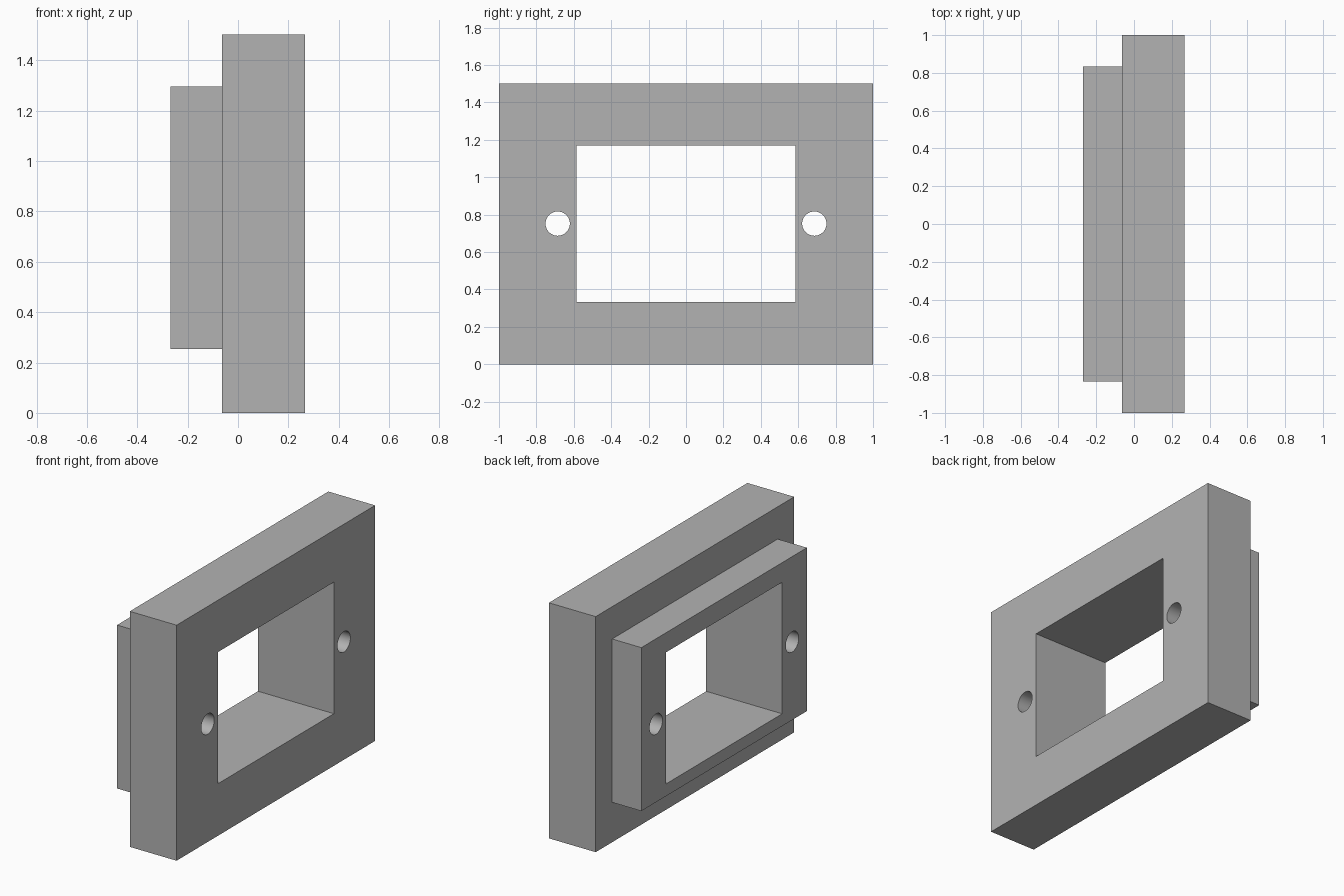
import bpy
import math

default = bpy.data.objects.get("Cube")
if default:
    bpy.data.objects.remove(default, do_unlink=True)

grey = bpy.data.materials.new("plain grey")
grey.use_nodes = True
grey.diffuse_color = (0.45, 0.45, 0.45, 1)
grey.node_tree.nodes["Principled BSDF"].inputs["Base Color"].default_value = (0.45, 0.45, 0.45, 1)


def box(name, x, y, z):
    """Box spanning the given (low, high) ranges."""
    spans = (x, y, z)
    bpy.ops.mesh.primitive_cube_add(size=1, location=[(a + b) / 2 for a, b in spans])
    ob = bpy.context.object
    ob.name = name
    ob.scale = [b - a for a, b in spans]
    bpy.ops.object.transform_apply(location=True, rotation=True, scale=True)
    ob.data.materials.append(grey)
    return ob


def combine(target, tool, operation):
    """Apply a boolean, then discard the tool."""
    mod = target.modifiers.new(operation.title(), "BOOLEAN")
    mod.operation = operation
    mod.solver = "EXACT"
    mod.object = tool
    bpy.context.view_layer.objects.active = target
    bpy.ops.object.modifier_apply(modifier=mod.name)
    bpy.data.objects.remove(tool, do_unlink=True)


# Thick plate with a smaller raised step on its -x side
frame = box("frame", (-0.063, 0.267), (-1, 1), (0, 1.502))
step = box("step", (-0.269, 0), (-0.834, 0.834), (0.254, 1.296))
combine(frame, step, "UNION")

# Rectangular window right through both
window = box("window_cutter", (-1, 1), (-0.585, 0.585), (0.332, 1.171))
combine(frame, window, "DIFFERENCE")

# Screw hole on each side of the window
for side in (-1, 1):
    bpy.ops.mesh.primitive_cylinder_add(
        vertices=48, radius=0.065, depth=2,
        location=(0, side * 0.686, 0.752), rotation=(0, math.pi / 2, 0))
    hole = bpy.context.object
    hole.data.materials.append(grey)
    combine(frame, hole, "DIFFERENCE")

# Smooth hole walls, crisp corners
bpy.ops.object.select_all(action="DESELECT")
frame.select_set(True)
bpy.context.view_layer.objects.active = frame
bpy.ops.object.shade_smooth_by_angle(angle=math.radians(30))
